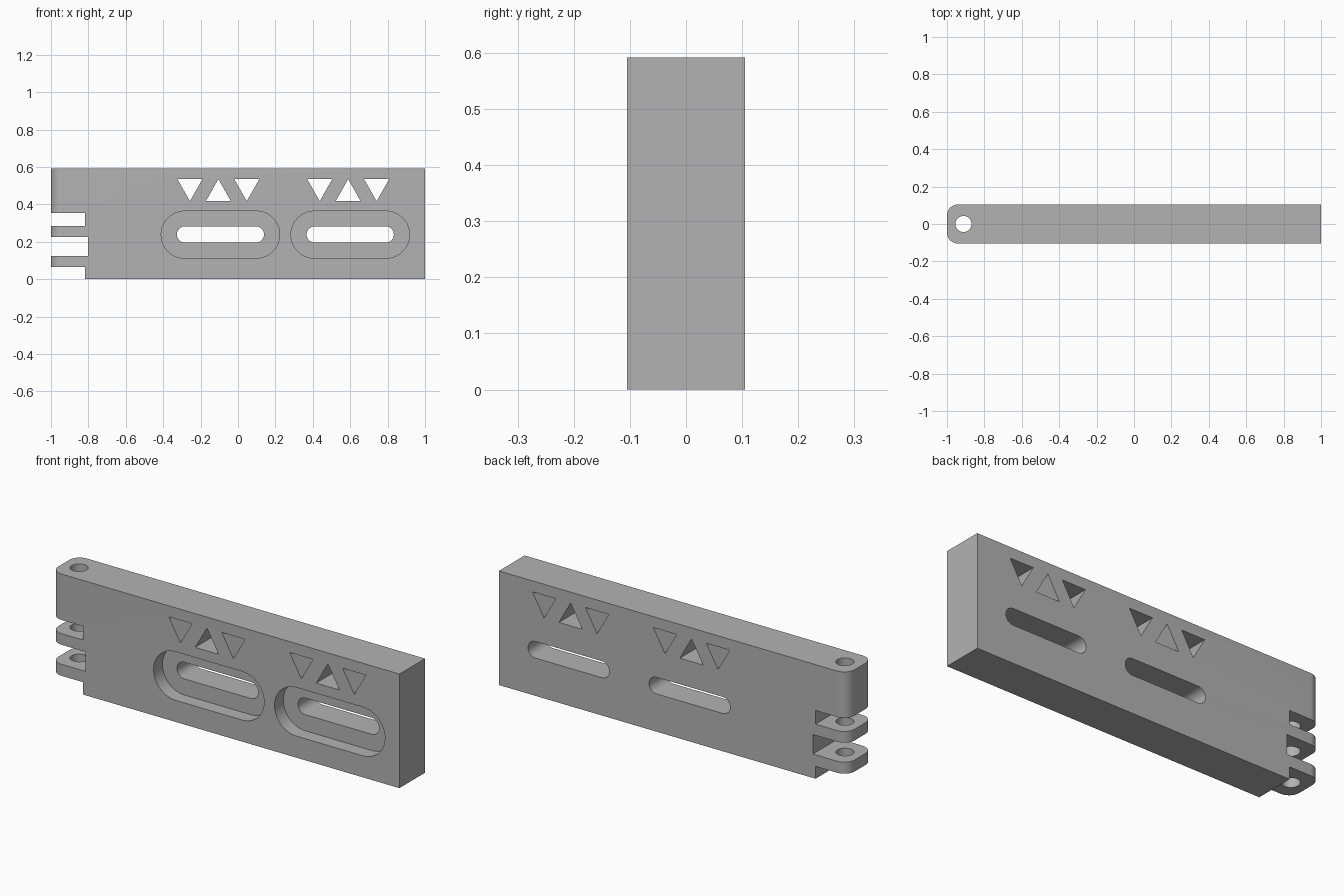
import bpy, bmesh, math
from mathutils import Vector

old = bpy.data.objects.get("Cube")
if old:
    bpy.data.objects.remove(old, do_unlink=True)

HALF_Y, HEIGHT = 0.105, 0.592

grey = bpy.data.materials.new("plain_grey")
grey.use_nodes = True
grey.diffuse_color = (0.45, 0.45, 0.45, 1)
grey.node_tree.nodes["Principled BSDF"].inputs["Base Color"].default_value = (0.45, 0.45, 0.45, 1)


def prism(name, points, sweep):
    """Extrude a closed outline along a vector."""
    bm = bmesh.new()
    face = bm.faces.new([bm.verts.new(p) for p in points])
    out = bmesh.ops.extrude_face_region(bm, geom=[face])
    moved = [g for g in out["geom"] if isinstance(g, bmesh.types.BMVert)]
    bmesh.ops.translate(bm, verts=moved, vec=Vector(sweep))
    bmesh.ops.recalc_face_normals(bm, faces=bm.faces)
    mesh = bpy.data.meshes.new(name)
    bm.to_mesh(mesh)
    bm.free()
    obj = bpy.data.objects.new(name, mesh)
    bpy.context.collection.objects.link(obj)
    mesh.materials.append(grey)
    return obj


def arc(cx, cy, r, start, end, steps):
    angles = [math.radians(start + (end - start) * i / steps) for i in range(steps + 1)]
    return [(cx + r * math.cos(a), cy + r * math.sin(a)) for a in angles]


def cut(target, cutter):
    cutter.hide_render = True
    mod = target.modifiers.new("cut", "BOOLEAN")
    mod.operation = "DIFFERENCE"
    mod.solver = "EXACT"
    mod.object = cutter
    bpy.context.view_layer.objects.active = target
    bpy.ops.object.modifier_apply(modifier=mod.name)
    bpy.data.objects.remove(cutter, do_unlink=True)


def cut_front(target, outline, y0=-0.2, y1=0.2):
    """Cut an x-z outline through the plate between two depths."""
    cut(target, prism("cutter", [(x, y0, z) for x, z in outline], (0, y1 - y0, 0)))


def stadium(cx, cz, half_length, r):
    d = half_length - r
    return arc(cx + d, cz, r, -90, 90, 20) + arc(cx - d, cz, r, 90, 270, 20)


# Plate with a rounded hinge end
R = 0.06
plan = [(1, -HALF_Y), (1, HALF_Y)]
plan += arc(-1 + R, HALF_Y - R, R, 90, 180, 12)
plan += arc(-1 + R, -HALF_Y + R, R, 180, 270, 12)
plate = prism("hinged_plate", [(x, y, 0) for x, y in plan], (0, 0, HEIGHT))

# Hinge pin hole
cut(plate, prism("cutter", [(x, y, -0.1) for x, y in arc(-0.912, 0, 0.043, 0, 348.75, 31)],
                 (0, 0, 0.8)))

# Gaps between the hinge knuckles
for x, low, high in ((-0.817, -0.1, 0.064), (-0.802, 0.124, 0.225), (-0.817, 0.283, 0.354)):
    cut_front(plate, [(-1.2, low), (x, low), (x, high), (-1.2, high)])

# Two groups: recessed slot with three triangular windows above
for slot_x, tri_x in ((-0.094, -0.105), (0.6, 0.589)):
    cut_front(plate, stadium(slot_x, 0.238, 0.317, 0.126), -0.2, -HALF_Y + 0.072)
    cut_front(plate, stadium(slot_x, 0.239, 0.233, 0.043))
    for i in (-1, 0, 1):
        base, tip = (0.417, 0.535) if i == 0 else (0.535, 0.417)
        x = tri_x + i * 0.152
        cut_front(plate, [(x - 0.067, base), (x + 0.067, base), (x, tip)])

# Smooth the round walls, keep edges sharp
bpy.ops.object.select_all(action="DESELECT")
plate.select_set(True)
bpy.context.view_layer.objects.active = plate
bpy.ops.object.shade_smooth_by_angle(angle=math.radians(30))
